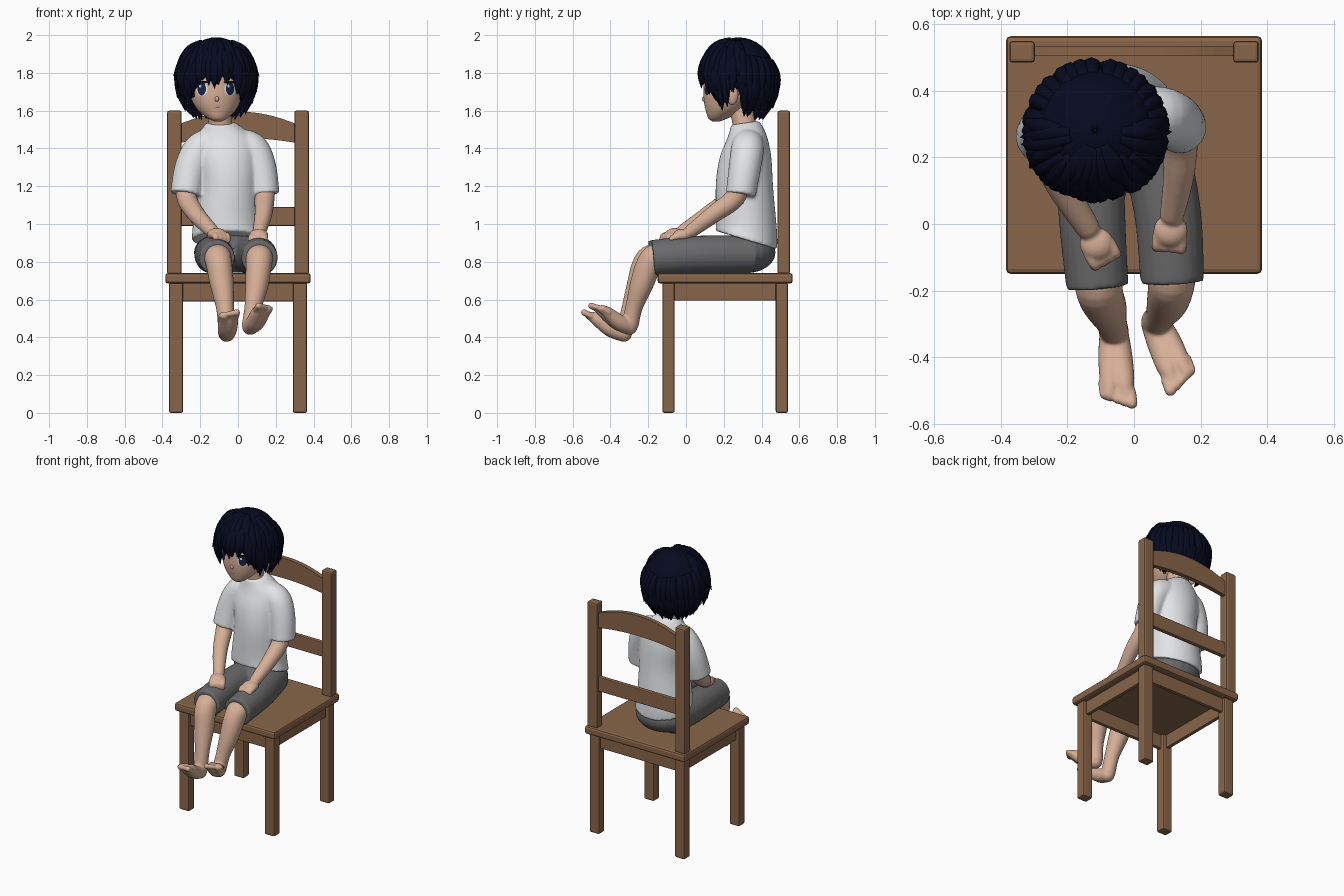
import bpy, bmesh, random
from math import sin, cos, pi, radians, degrees
from mathutils import Vector, Matrix
from mathutils.bvhtree import BVHTree

random.seed(4)
cube = bpy.data.objects.get("Cube")
if cube:
    bpy.data.objects.remove(cube, do_unlink=True)


def material(name, r, g, b):
    m = bpy.data.materials.new(name)
    m.use_nodes = True
    m.diffuse_color = (r, g, b, 1)
    bsdf = next(n for n in m.node_tree.nodes if n.type == 'BSDF_PRINCIPLED')
    bsdf.inputs["Base Color"].default_value = (r, g, b, 1)
    bsdf.inputs["Roughness"].default_value = 0.8
    return m


WOOD = material("brown wood", 0.25, 0.13, 0.066)
SKIN = material("skin", 0.68, 0.43, 0.31)
HAIR = material("navy black hair", 0.002, 0.003, 0.014)
SHIRT = material("white cotton", 0.78, 0.80, 0.82)
SHORTS = material("grey cloth", 0.145, 0.145, 0.15)
WHITE = material("eye white", 0.8, 0.8, 0.8)
IRIS = material("dark blue iris", 0.01, 0.016, 0.06)
LIP = material("lip", 0.35, 0.15, 0.11)


def finish(name, bm, mat, smooth=True):
    bmesh.ops.recalc_face_normals(bm, faces=bm.faces)
    me = bpy.data.meshes.new(name)
    bm.to_mesh(me)
    bm.free()
    me.materials.append(mat)
    for p in me.polygons:
        p.use_smooth = smooth
    ob = bpy.data.objects.new(name, me)
    bpy.context.collection.objects.link(ob)
    return ob


def fuse(ob, voxel, rounds):
    m = ob.modifiers.new("fuse", 'REMESH')
    m.mode, m.voxel_size, m.use_smooth_shade = 'VOXEL', voxel, True
    s = ob.modifiers.new("soften", 'SMOOTH')
    s.factor, s.iterations = 0.5, rounds


def spline(pts, steps):
    """Catmull-Rom through tuples of any length."""
    p = [pts[0]] + list(pts) + [pts[-1]]
    out = []
    for i in range(1, len(p) - 2):
        for k in range(steps):
            t = k / steps
            out.append([0.5 * (2*b + (c-a)*t + (2*a-5*b+4*c-d)*t*t + (3*b-a-3*c+d)*t**3)
                        for a, b, c, d in zip(p[i-1], p[i], p[i+1], p[i+2])])
    return out + [list(pts[-1])]


def skin_rings(bm, rings, caps=True):
    rows = [[bm.verts.new(v) for v in ring] for ring in rings]
    n = len(rows[0])
    for a, b in zip(rows, rows[1:]):
        for i in range(n):
            bm.faces.new((a[i], a[(i+1) % n], b[(i+1) % n], b[i]))
    if caps:
        bm.faces.new(rows[0])
        bm.faces.new(rows[-1])


def ball(bm, c, r):
    r = r if isinstance(r, tuple) else (r, r, r)
    mat = Matrix.Translation(c) @ Matrix.Diagonal((*r, 1))
    bmesh.ops.create_uvsphere(bm, u_segments=20, v_segments=12, radius=1, matrix=mat)


def tube(bm, pts, n=20, steps=5, rounded=False):
    """Round tube through (x, y, z, radius) points."""
    path = spline(pts, steps)
    pos = [Vector(p[:3]) for p in path]
    span = pos[-1] - pos[0]
    ref = Vector((0, 0, 0))
    ref[min(range(3), key=lambda k: abs(span[k]))] = 1
    rings = []
    for i, p in enumerate(path):
        t = (pos[min(i+1, len(pos)-1)] - pos[max(i-1, 0)]).normalized()
        u = t.cross(ref).normalized()
        w = t.cross(u)
        rings.append([pos[i] + (u*cos(2*pi*k/n) + w*sin(2*pi*k/n)) * p[3] for k in range(n)])
    skin_rings(bm, rings)
    if rounded:
        ball(bm, pos[0], path[0][3])
        ball(bm, pos[-1], path[-1][3])


def loft(bm, secs, n=40, steps=5):
    """Stacked ellipses: x, y, z, radius x, radius y, slope of the ring towards the back."""
    skin_rings(bm, [[(x + rx*cos(2*pi*k/n), y + ry*sin(2*pi*k/n), z + sl*ry*sin(2*pi*k/n))
                     for k in range(n)] for x, y, z, rx, ry, sl in spline(secs, steps)])


# --- Chair ---
def wood_part(name, x0, x1, y0, y1, z0, z1, bevel=0.01):
    bm = bmesh.new()
    mid = Vector((x0+x1, y0+y1, z0+z1)) / 2
    bmesh.ops.create_cube(bm, size=1, matrix=Matrix.Translation(mid)
                          @ Matrix.Diagonal((x1-x0, y1-y0, z1-z0, 1)))
    ob = finish(name, bm, WOOD, False)
    b = ob.modifiers.new("bevel", 'BEVEL')
    b.width, b.segments = bevel, 2


wood_part("seat", -0.385, 0.385, -0.15, 0.565, 0.685, 0.74, 0.014)
for side, s in (("right", -1), ("left", 1)):
    def pair(name, a, b, *rest):
        wood_part(side + "_" + name, min(s*a, s*b), max(s*a, s*b), *rest)
    pair("front_leg", 0.29, 0.365, -0.125, -0.06, 0, 0.69)
    pair("back_leg", 0.29, 0.365, 0.475, 0.54, 0, 0.69)
    pair("back_post", 0.298, 0.375, 0.485, 0.55, 0.735, 1.6)
    pair("apron", 0.315, 0.34, -0.07, 0.49, 0.595, 0.69, 0.004)
wood_part("front_apron", -0.295, 0.295, -0.105, -0.08, 0.59, 0.69, 0.004)
wood_part("back_apron", -0.295, 0.295, 0.495, 0.52, 0.59, 0.69, 0.004)
wood_part("middle_rail", -0.305, 0.305, 0.505, 0.535, 0.99, 1.09, 0.006)

# Arched top rail
bm = bmesh.new()
xs = [-0.305 + 0.61*i/20 for i in range(21)]
skin_rings(bm, [[(x, y, z + 0.065*(1 - (x/0.305)**2) * f) for y, z, f in
                 ((0.505, 1.43, 0.4), (0.535, 1.43, 0.4), (0.535, 1.53, 1), (0.505, 1.53, 1))]
                for x in xs])
finish("top_rail", bm, WOOD, False)

# --- Shirt ---
bm = bmesh.new()
loft(bm, [(-0.055, 0.32, 0.915, 0.19, 0.163, -0.3), (-0.06, 0.32, 1.0, 0.178, 0.162, -0.25),
          (-0.05, 0.31, 1.2, 0.16, 0.152, -0.1), (-0.06, 0.315, 1.35, 0.168, 0.137, 0),
          (-0.065, 0.325, 1.45, 0.155, 0.108, 0), (-0.08, 0.32, 1.505, 0.11, 0.088, 0.1),
          (-0.09, 0.31, 1.535, 0.078, 0.073, 0.15)])
tube(bm, [(-0.15, 0.32, 1.42, 0.085), (-0.205, 0.31, 1.39, 0.088),
          (-0.25, 0.29, 1.29, 0.088), (-0.275, 0.26, 1.155, 0.084)])
tube(bm, [(0.02, 0.33, 1.42, 0.085), (0.08, 0.325, 1.39, 0.088),
          (0.12, 0.31, 1.29, 0.085), (0.14, 0.29, 1.155, 0.08)])
fuse(finish("shirt", bm, SHIRT), 0.009, 5)

# --- Shorts ---
bm = bmesh.new()
ball(bm, (-0.05, 0.32, 0.85), (0.185, 0.155, 0.11))
tube(bm, [(-0.125, 0.35, 0.84, 0.1), (-0.13, 0.15, 0.838, 0.102),
          (-0.125, 0, 0.835, 0.1), (-0.11, -0.19, 0.82, 0.094)])
tube(bm, [(0.03, 0.35, 0.84, 0.1), (0.08, 0.15, 0.838, 0.102),
          (0.105, 0, 0.835, 0.1), (0.115, -0.175, 0.82, 0.096)])
fuse(finish("shorts", bm, SHORTS), 0.009, 4)


# --- Limbs and neck ---
def foot(bm, heel, toe, outer):
    heel, toe = Vector(heel), Vector(toe)
    d = toe - heel
    lat = Vector((-d.y, d.x, 0)).normalized() * outer
    for o, r in ((-0.02, 0.034), (0.02, 0.031)):
        tube(bm, [(*heel, 0.044), (*(heel + d*0.4 + lat*o*0.5 - Vector((0, 0, 0.012))), 0.042),
                  (*(heel + d*0.8 + lat*o), r), (*(toe + lat*o*1.2), 0.022)], rounded=True)
    for i in range(5):
        reach = 0.035 - 0.008*i
        tip = toe + lat*(-0.042 + 0.021*i) + d.normalized()*reach
        tube(bm, [(*(tip - d.normalized()*0.04), 0.015), (*tip, 0.018 - 0.0015*i)], 10, 2, True)


def hand(bm, wrist, palm):
    wrist, palm = Vector(wrist), Vector(palm)
    d = (palm - wrist).normalized()
    lat = Vector((-d.y, d.x, 0)).normalized()
    ball(bm, palm, (0.052, 0.05, 0.034))
    for i in range(4):
        root = palm + lat*(-0.036 + 0.024*i) + d*0.02
        tube(bm, [(*root, 0.018), (*(root + d*0.032), 0.017),
                  (*(root + d*0.035 - Vector((0, 0, 0.025))), 0.015)], 10, 3, True)


bm = bmesh.new()
tube(bm, [(-0.085, 0.32, 1.44, 0.07), (-0.095, 0.305, 1.55, 0.062), (-0.11, 0.28, 1.65, 0.065)])
tube(bm, [(-0.11, 0, 0.82, 0.07), (-0.108, -0.16, 0.825, 0.073), (-0.1, -0.215, 0.785, 0.069),
          (-0.085, -0.25, 0.68, 0.063), (-0.068, -0.295, 0.55, 0.047), (-0.06, -0.325, 0.43, 0.045)])
foot(bm, (-0.06, -0.33, 0.42), (-0.05, -0.51, 0.515), -1)
tube(bm, [(0.11, 0, 0.82, 0.07), (0.113, -0.145, 0.825, 0.073), (0.11, -0.195, 0.785, 0.069),
          (0.1, -0.235, 0.68, 0.062), (0.08, -0.275, 0.56, 0.046), (0.065, -0.295, 0.465, 0.045)])
foot(bm, (0.065, -0.3, 0.457), (0.135, -0.455, 0.55), 1)
tube(bm, [(-0.27, 0.27, 1.25, 0.055), (-0.272, 0.24, 1.14, 0.054),
          (-0.22, 0.12, 1.05, 0.047), (-0.14, -0.01, 0.965, 0.037)], rounded=True)
hand(bm, (-0.14, -0.01, 0.955), (-0.112, -0.06, 0.945))
tube(bm, [(0.14, 0.29, 1.25, 0.055), (0.14, 0.26, 1.14, 0.054),
          (0.135, 0.15, 1.055, 0.047), (0.115, 0.03, 0.965, 0.037)], rounded=True)
hand(bm, (0.115, 0.03, 0.955), (0.11, -0.02, 0.94))
fuse(finish("arms_legs_and_neck", bm, SKIN), 0.0065, 3)

# --- Head ---
bm = bmesh.new()
loft(bm, [(-0.106, 0.16, 1.543, 0.018, 0.02, 0), (-0.108, 0.17, 1.56, 0.052, 0.052, 0),
          (-0.112, 0.2, 1.6, 0.098, 0.095, 0), (-0.115, 0.225, 1.65, 0.128, 0.13, 0),
          (-0.115, 0.25, 1.7, 0.143, 0.158, 0), (-0.115, 0.28, 1.78, 0.155, 0.183, 0),
          (-0.115, 0.28, 1.88, 0.14, 0.16, 0), (-0.115, 0.28, 1.95, 0.07, 0.08, 0)])
face = BVHTree.FromBMesh(bm)
ball(bm, (-0.112, 0.098, 1.662), (0.011, 0.014, 0.015))
for s in (-1, 1):
    ball(bm, (-0.115 + s*0.158, 0.245, 1.685), (0.022, 0.032, 0.055))
finish("head", bm, SKIN)


def decal(name, x, z, w, h, mat, lift):
    """Thin ellipse laid on the face."""
    bm = bmesh.new()
    rings = []
    for f in (1, 0.6, 0.2):
        ring = []
        for k in range(24):
            px, pz = x + w*f*cos(2*pi*k/24), z + h*f*sin(2*pi*k/24)
            hit = face.ray_cast(Vector((px, -1, pz)), Vector((0, 1, 0)))[0]
            ring.append(hit - Vector((0, lift, 0)))
        rings.append(ring)
    skin_rings(bm, rings, False)
    bm.faces.new([v for v in bm.verts][-24:])
    finish(name, bm, mat)


for side, x in (("right", -0.192), ("left", -0.042)):
    decal(side + "_eye_white", x, 1.715, 0.031, 0.036, WHITE, 0.002)
    decal(side + "_iris", x, 1.716, 0.022, 0.035, IRIS, 0.004)
    decal(side + "_eye_glint", x - 0.008, 1.73, 0.006, 0.008, WHITE, 0.006)
    decal(side + "_lashes", x, 1.751, 0.036, 0.007, HAIR, 0.006)
decal("mouth", -0.108, 1.618, 0.016, 0.003, LIP, 0.002)

# --- Hair ---
EDGE = [(0, 1.66), (12, 1.5), (28, 1.5), (36, 1.8), (48, 2.0), (62, 2.1),
        (72, 1.75), (90, 1.75), (102, 2.3), (180, 2.45)]


def edge(az):
    a = abs(degrees((az + pi) % (2*pi) - pi))
    for (a0, p0), (a1, p1) in zip(EDGE, EDGE[1:]):
        if a <= a1:
            return p0 + (p1-p0)*(a-a0)/(a1-a0)
    return EDGE[-1][1]


def scalp(az, phi, k=1.0):
    return (-0.115 + 0.205*k*sin(phi)*sin(az), 0.28 - 0.203*k*sin(phi)*cos(az),
            1.765 + 0.228*k*cos(phi))


bm = bmesh.new()
azs = [2*pi*i/120 for i in range(120)]
skin_rings(bm, [[scalp(a, 0.01 + (edge(a) + 0.06*sin(a*30))*j/16, 0.975 + 0.012*sin(a*24)*j/16)
                 for a in azs] for j in range(17)], False)
cap = finish("hair_cap", bm, HAIR)
cap.modifiers.new("thickness", 'SOLIDIFY').thickness = 0.015

bm = bmesh.new()
for count, start, stop, flare in ((60, -0.9, 0.16, 1.09), (34, -1.35, -0.25, 1.1)):
    for i in range(count):
        a = 2*pi*(i + random.uniform(-0.3, 0.3))/count
        end = edge(a) + stop + random.uniform(-0.08, 0.06)
        front = cos(a) > 0.6
        k = 1.0 if front else flare + random.uniform(-0.04, 0.04)
        first = max(0.25, edge(a) + start)
        twist = random.uniform(-0.12, 0.12)
        stops = ((0, 0.93, 0.018), (0.35, 0.955, 0.028), (0.7, 0.97, 0.024), (1, k, 0.001))
        tube(bm, [(*scalp(a + twist*f*f, first + (end-first)*f, r), w) for f, r, w in stops], 8, 4)
finish("hair_locks", bm, HAIR)
